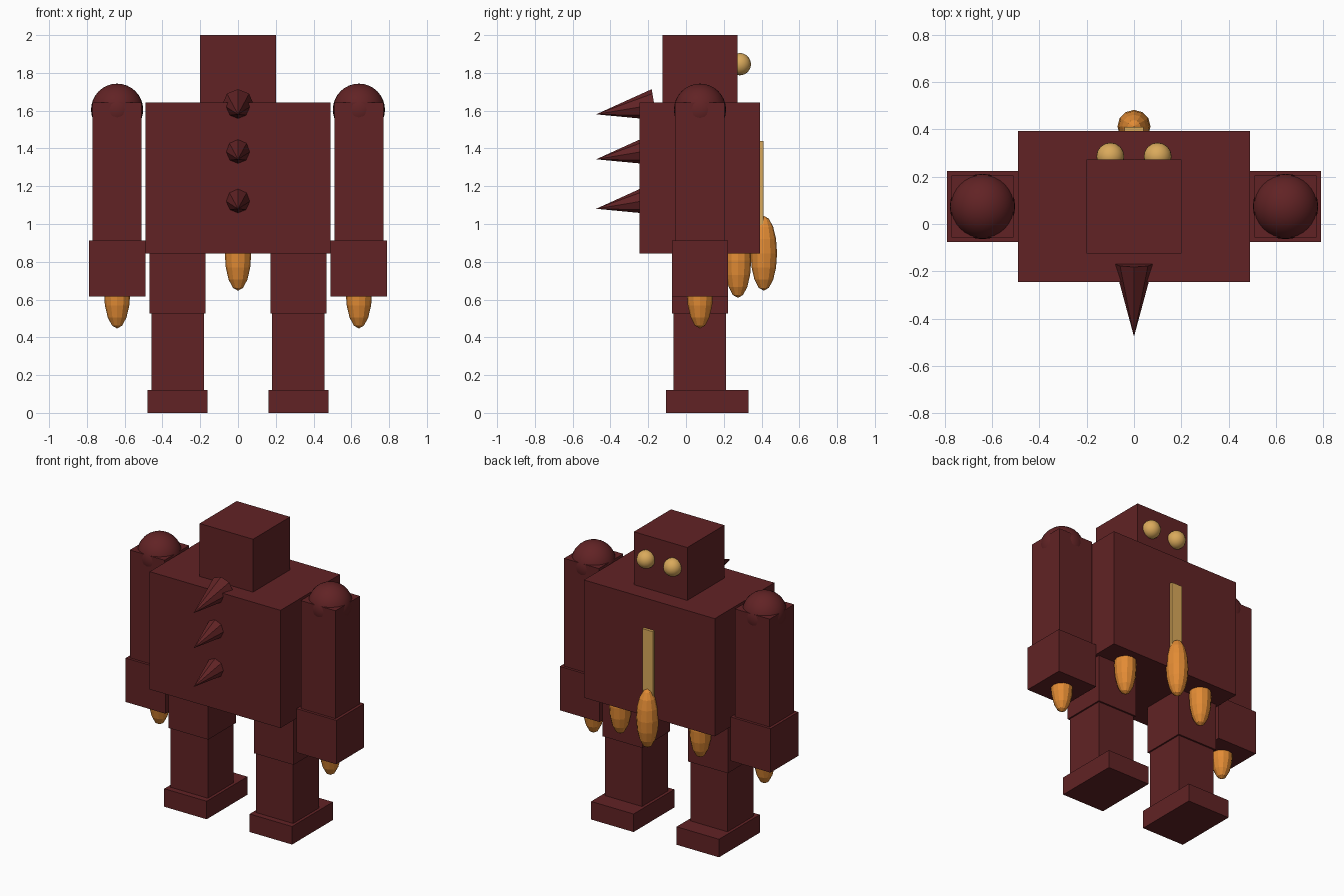
import bpy, math
from mathutils import Vector

if "Cube" in bpy.data.objects:
    bpy.data.objects.remove(bpy.data.objects["Cube"])


def material(name, rgb):
    m = bpy.data.materials.new(name)
    m.diffuse_color = (*rgb, 1)
    m.use_nodes = True
    m.node_tree.nodes["Principled BSDF"].inputs["Base Color"].default_value = m.diffuse_color
    return m


HIDE = material("dark red brown", (0.120, 0.0165, 0.018))
GOLD = material("pale gold", (0.70, 0.40, 0.105))
ORANGE = material("orange", (0.76, 0.26, 0.035))


def finish(name, mat, smooth=False):
    ob = bpy.context.object
    ob.name = ob.data.name = name
    ob.data.materials.append(mat)
    bpy.ops.object.transform_apply(location=False, rotation=True, scale=True)
    if smooth:
        bpy.ops.object.shade_smooth()
    return ob


def box(name, x, y, z, mat=HIDE):
    """Box from (min, max) ranges."""
    r = (x, y, z)
    bpy.ops.mesh.primitive_cube_add(size=1, location=[(a + b) / 2 for a, b in r])
    bpy.context.object.scale = [b - a for a, b in r]
    return finish(name, mat)


def ball(name, loc, radii, mat, seg, rings, smooth):
    bpy.ops.mesh.primitive_uv_sphere_add(segments=seg, ring_count=rings, radius=1, location=loc)
    bpy.context.object.scale = radii
    return finish(name, mat, smooth)


def drip(name, x, y, z):
    return ball(name, (x, y, z), (0.07, 0.07, 0.198), ORANGE, 12, 8, False)


# Torso and head
box("torso", (-0.49, 0.49), (-0.245, 0.392), (0.845, 1.642))
box("head", (-0.2, 0.2), (-0.125, 0.272), (1.6, 2.0))

# Chest seam and the central drip
box("chest_strip", (-0.04, 0.04), (0.385, 0.41), (0.95, 1.44), GOLD)
drip("chest_drip", 0, 0.412, 0.845)

# Mirrored limbs, eyes and drips
for side, s in (("left", -1), ("right", 1)):
    def span(c, h):
        return (s * c - h, s * c + h)
    box(side + "_upper_arm", span(0.64, 0.13), (-0.057, 0.205), (0.85, 1.642))
    box(side + "_forearm", span(0.64, 0.149), (-0.075, 0.223), (0.615, 0.912))
    ball(side + "_shoulder", (s * 0.64, 0.074, 1.605), (0.138,) * 3, HIDE, 32, 16, True)
    drip(side + "_hand_drip", s * 0.64, 0.074, 0.645)
    box(side + "_thigh", span(0.32, 0.149), (-0.075, 0.223), (0.525, 0.87))
    box(side + "_shin", span(0.32, 0.139), (-0.065, 0.212), (0.10, 0.53))
    box(side + "_foot", span(0.32, 0.159), (-0.105, 0.331), (0.0, 0.122))
    drip(side + "_thigh_drip", s * 0.30, 0.275, 0.807)
    ball(side + "_eye", (s * 0.1, 0.285, 1.846), (0.059,) * 3, GOLD, 16, 12, True)

# Row of eight-sided spikes, tilted slightly downwards
tilt = math.radians(9.5)
axis = Vector((0, -math.cos(tilt), -math.sin(tilt)))
length = 0.312
for i, z in enumerate((1.632, 1.394, 1.132)):
    centre = Vector((0, -0.168, z)) + axis * length / 2
    bpy.ops.mesh.primitive_cone_add(vertices=8, radius1=0.083, radius2=0, depth=length,
                                    location=centre,
                                    rotation=(math.pi / 2 + tilt, 0, 0))
    finish("spike_%d" % (i + 1), HIDE)
